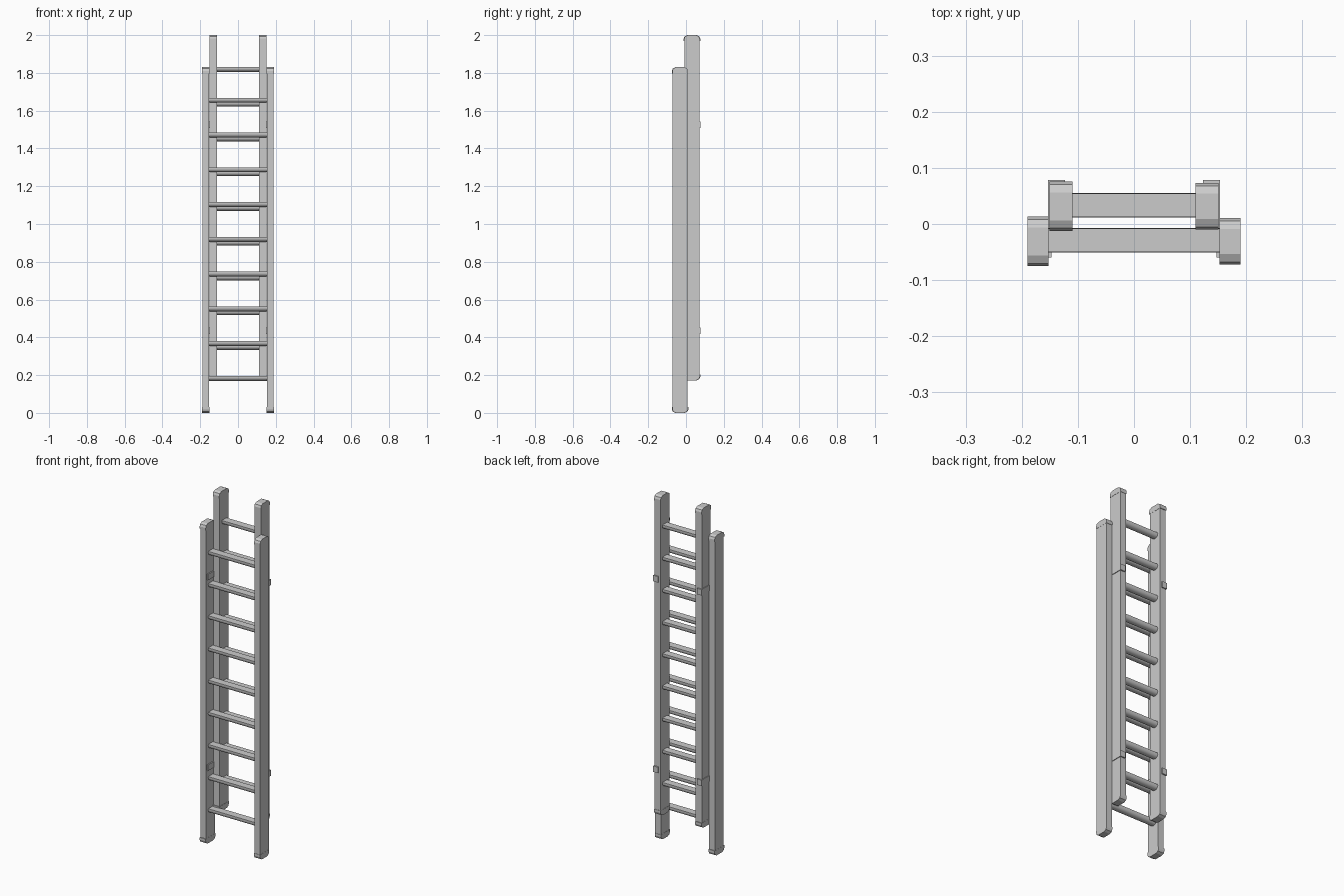
import bpy
import math

if "Cube" in bpy.data.objects:
    bpy.data.objects.remove(bpy.data.objects["Cube"])


def extrude_x(name, profile, x0, x1):
    """Closed (y, z) profile extruded along x."""
    n = len(profile)
    verts = [(x0, y, z) for y, z in profile] + [(x1, y, z) for y, z in profile]
    faces = [tuple(range(n))[::-1], tuple(range(n, 2 * n))]
    faces += [(i, (i + 1) % n, n + (i + 1) % n, n + i) for i in range(n)]
    mesh = bpy.data.meshes.new(name)
    mesh.from_pydata(verts, [], faces)
    ob = bpy.data.objects.new(name, mesh)
    bpy.context.collection.objects.link(ob)
    bpy.context.view_layer.objects.active = ob
    ob.select_set(True)
    bpy.ops.object.mode_set(mode='EDIT')
    bpy.ops.mesh.select_all(action='SELECT')
    bpy.ops.mesh.normals_make_consistent(inside=False)
    bpy.ops.object.mode_set(mode='OBJECT')
    ob.select_set(False)
    return ob


def box(name, x0, x1, y0, y1, z0, z1):
    return extrude_x(name, [(y0, z0), (y1, z0), (y1, z1), (y0, z1)], x0, x1)


def cap(name, x0, x1, yc, half, z_end, direction):
    """Rail end cap with softened outer corners."""
    c = 0.019
    shape = [(-half, 0.032), (-half, c), (-half + 0.005, 0.007),
             (-half + c, 0), (half - c, 0),
             (half - 0.005, 0.007), (half, c), (half, 0.032)]
    extrude_x(name, [(yc + y, z_end + direction * z) for y, z in shape], x0, x1)


def rung_profile(yc, zc):
    """Flat tread on top, rounded underside."""
    pts = [(yc - 0.021, zc + 0.013), (yc + 0.021, zc + 0.013)]
    for i in range(9):
        a = math.pi * i / 8
        pts.append((yc + 0.0215 * math.cos(a), zc + 0.005 - 0.018 * math.sin(a)))
    return pts


def ladder(label, x_in, x_out, yc, z0, z1, first_rung):
    for side, s, half in (("left", -1, 0.044), ("right", 1, 0.0415)):
        # rail and its two end caps
        box(f"{label}_{side}_rail", s * (x_in + 0.001), s * (x_out - 0.001),
            yc - 0.0395, yc + 0.0395, z0 + 0.02, z1 - 0.02)
        cap(f"{label}_{side}_foot", s * x_in, s * x_out, yc, half, z0, 1)
        cap(f"{label}_{side}_top_cap", s * x_in, s * x_out, yc, half, z1, -1)
    # rungs
    for i in range(9):
        ob = extrude_x(f"{label}_rung_{i + 1}",
                       rung_profile(yc + 0.002, first_rung + 0.184 * i),
                       -x_in - 0.004, x_in + 0.004)
        bpy.context.view_layer.objects.active = ob
        ob.select_set(True)
        bpy.ops.object.shade_smooth_by_angle(angle=math.radians(30))
        ob.select_set(False)


ladder("front", 0.152, 0.19, -0.031, 0.0, 1.83, 0.183)
ladder("rear", 0.11, 0.151, 0.0315, 0.172, 2.0, 0.347)

# guide brackets: side plate between the rails, lip hooked behind the rear rail
for s, side in ((-1, "left"), (1, "right")):
    for z, level in ((0.435, "lower"), (1.525, "upper")):
        box(f"{side}_{level}_bracket_plate", s * 0.147, s * 0.1535,
            -0.06, 0.078, z - 0.017, z + 0.017)
        box(f"{side}_{level}_bracket_lip", s * 0.123, s * 0.1535,
            0.070, 0.078, z - 0.017, z + 0.017)
